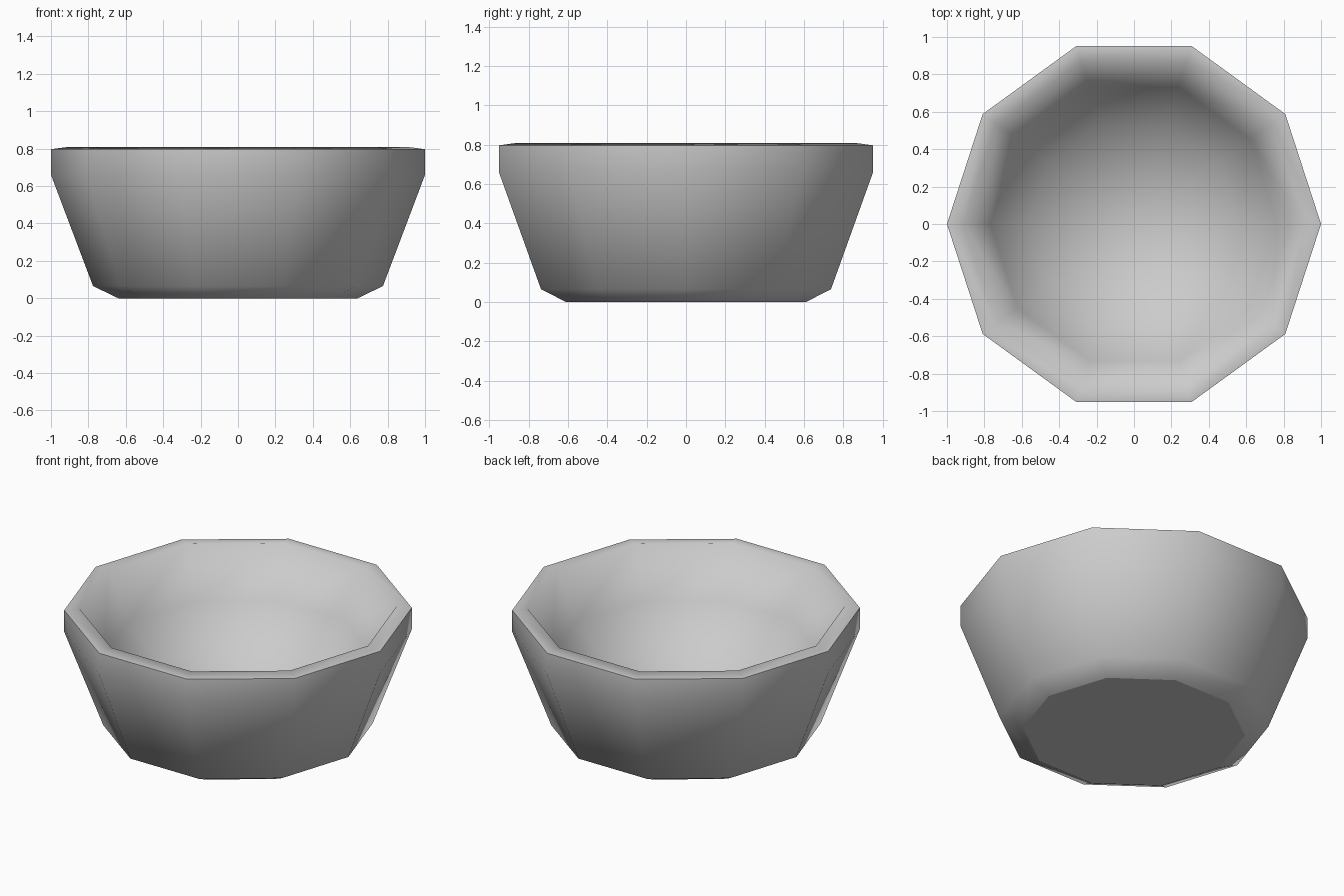
import bpy
import bmesh
from math import cos, sin, tau, radians

cube = bpy.data.objects.get("Cube")
if cube:
    bpy.data.objects.remove(cube, do_unlink=True)

SIDES = 10
HOLLOW_RADIUS = 0.95
HOLLOW_CENTRE = 1.07

# Plain grey material
grey = bpy.data.materials.new("plain grey")
grey.use_nodes = True
colour = (0.6, 0.6, 0.6, 1)
grey.diffuse_color = colour
grey.node_tree.nodes["Principled BSDF"].inputs["Base Color"].default_value = colour

# Bowl profile as (radius, height): foot, outer wall and rim
profile = [(0.64, 0), (0.775, 0.065), (1, 0.66), (1, 0.797)]

# Spherical hollow, from the inner rim down to its middle
for angle in (74, 54, 36, 18):
    tilt = radians(angle)
    profile.append((HOLLOW_RADIUS * sin(tilt), HOLLOW_CENTRE - HOLLOW_RADIUS * cos(tilt)))

bm = bmesh.new()
rings = [[bm.verts.new((r * cos(tau * i / SIDES), r * sin(tau * i / SIDES), z))
          for i in range(SIDES)] for r, z in profile]

# Walls between neighbouring rings
for low, high in zip(rings, rings[1:]):
    for i in range(SIDES):
        j = (i + 1) % SIDES
        bm.faces.new((low[i], low[j], high[j], high[i]))

# Flat underside and middle of the hollow
bm.faces.new(rings[0][::-1])
middle = bm.verts.new((0, 0, HOLLOW_CENTRE - HOLLOW_RADIUS))
for i in range(SIDES):
    bm.faces.new((rings[-1][i], rings[-1][(i + 1) % SIDES], middle))

bmesh.ops.recalc_face_normals(bm, faces=bm.faces)
for face in bm.faces:
    face.smooth = True

# Crisp edges around the foot and the outer rim
for ring in (rings[0], rings[3]):
    for i in range(SIDES):
        bm.edges.get((ring[i], ring[(i + 1) % SIDES])).smooth = False

mesh = bpy.data.meshes.new("bowl")
bm.to_mesh(mesh)
bm.free()
mesh.materials.append(grey)
bowl = bpy.data.objects.new("bowl", mesh)
bpy.context.collection.objects.link(bowl)
